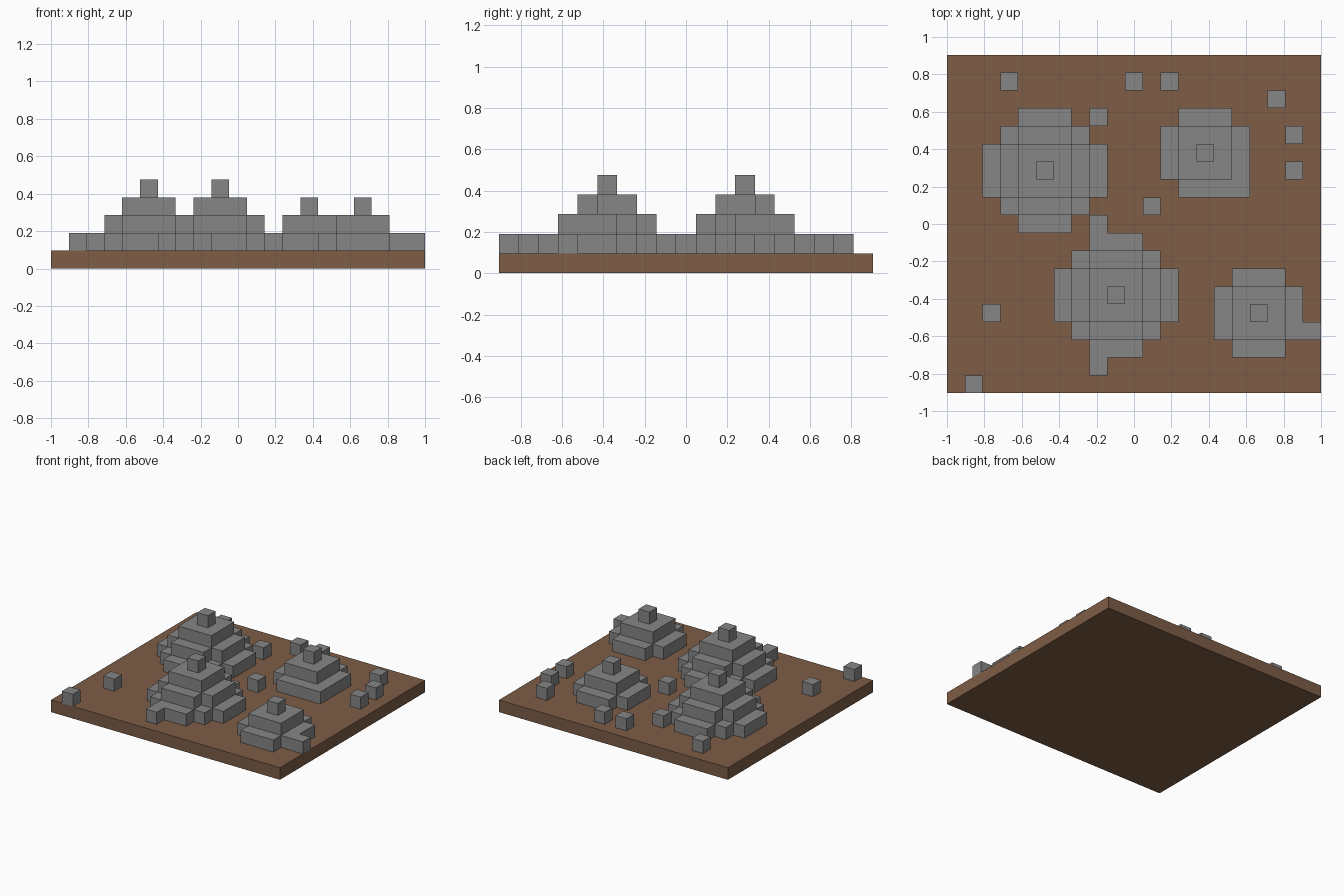
import bpy
import bmesh

cube = bpy.data.objects.get("Cube")
if cube:
    bpy.data.objects.remove(cube, do_unlink=True)

U = 2 / 21  # edge length of one block


def material(name, rgb):
    mat = bpy.data.materials.new(name)
    mat.use_nodes = True
    color = (*rgb, 1.0)
    mat.diffuse_color = color
    mat.node_tree.nodes["Principled BSDF"].inputs["Base Color"].default_value = color
    return mat


STONE = material("stone grey", (0.24, 0.24, 0.24))
SOIL = material("soil brown", (0.205, 0.109, 0.061))


def slab(name, cells, level, mat):
    """One block-high slab covering the given grid cells."""
    bm = bmesh.new()
    for i, j in cells:
        corners = [(-.5, -.5), (.5, -.5), (.5, .5), (-.5, .5)]
        bm.faces.new([bm.verts.new(((i + a) * U, (j + b) * U, level * U))
                      for a, b in corners])
    bmesh.ops.remove_doubles(bm, verts=bm.verts[:], dist=U / 100)
    bmesh.ops.dissolve_limit(bm, angle_limit=0.01, verts=bm.verts[:], edges=bm.edges[:])
    # Raise the outline into a closed solid
    ret = bmesh.ops.extrude_face_region(bm, geom=bm.faces[:], use_keep_orig=True)
    top = [v for v in ret["geom"] if isinstance(v, bmesh.types.BMVert)]
    bmesh.ops.translate(bm, verts=top, vec=(0, 0, U))
    bmesh.ops.recalc_face_normals(bm, faces=bm.faces[:])
    mesh = bpy.data.meshes.new(name)
    bm.to_mesh(mesh)
    bm.free()
    mesh.materials.append(mat)
    obj = bpy.data.objects.new(name, mesh)
    bpy.context.scene.collection.objects.link(obj)
    return obj


def disc(ci, cj, r):
    """Grid cells of a blocky disc with its corners trimmed."""
    span = range(-r, r + 1)
    return [(ci + i, cj + j) for i in span for j in span if i * i + j * j <= r * r + 1]


# Ground plate
slab("ground", [(i, j) for i in range(-10, 11) for j in range(-9, 10)], 0, SOIL)

# Stepped rock mounds: centre cell and radius of the lowest tier
mounds = {
    "back_right_mound": (-5, 3, 3),
    "front_middle_mound": (-1, -4, 3),
    "back_left_mound": (4, 4, 2),
    "front_left_mound": (7, -5, 2),
}
for name, (ci, cj, radius) in mounds.items():
    for tier in range(radius + 1):
        slab(f"{name}_tier_{tier + 1}", disc(ci, cj, radius - tier), tier + 1, STONE)

# Single stones, some lying against the mounds
stones = [(-7, 8), (0, 8), (2, 8), (8, 7), (9, 5), (9, 3), (1, 1), (-8, -5), (-9, -9),
          (-2, 6), (-2, 0), (-2, -8), (6, 2), (10, -6)]
for n, cell in enumerate(stones, 1):
    slab(f"stone_{n}", [cell], 1, STONE)
